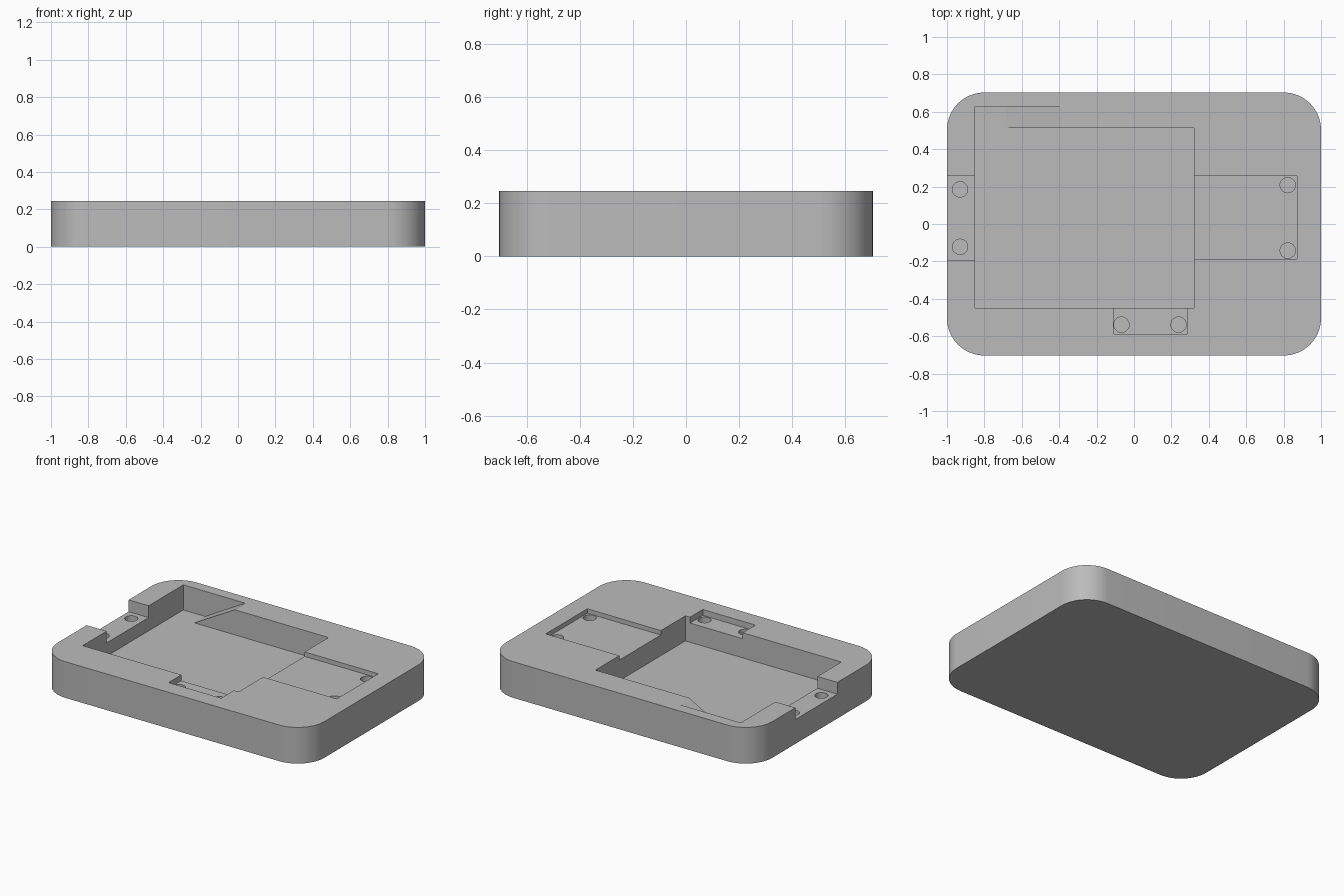
import bpy
import bmesh
from math import cos, sin, pi, radians
from mathutils import Vector

cube = bpy.data.objects.get("Cube")
if cube:
    bpy.data.objects.remove(cube, do_unlink=True)

TOP, FLOOR, ABOVE = 0.245, 0.075, 0.3

grey = bpy.data.materials.new("plain grey")
grey.use_nodes = True
colour = (0.5, 0.5, 0.5, 1)
grey.diffuse_color = colour
grey.node_tree.nodes["Principled BSDF"].inputs["Base Color"].default_value = colour


def prism(name, outline, offset):
    """Extrude a closed 3D outline along an offset."""
    bm = bmesh.new()
    face = bm.faces.new([bm.verts.new(p) for p in outline])
    result = bmesh.ops.extrude_face_region(bm, geom=[face])
    moved = [v for v in result["geom"] if isinstance(v, bmesh.types.BMVert)]
    bmesh.ops.translate(bm, verts=moved, vec=Vector(offset))
    bmesh.ops.recalc_face_normals(bm, faces=bm.faces)
    mesh = bpy.data.meshes.new(name)
    bm.to_mesh(mesh)
    bm.free()
    mesh.materials.append(grey)
    obj = bpy.data.objects.new(name, mesh)
    bpy.context.collection.objects.link(obj)
    return obj


def box(name, x0, x1, y0, y1, z):
    outline = [(x0, y0, z), (x1, y0, z), (x1, y1, z), (x0, y1, z)]
    return prism(name, outline, (0, 0, ABOVE - z))


def hole(name, x, y, z, radius=0.041, sides=32):
    ring = [(x + radius * cos(2 * pi * i / sides),
             y + radius * sin(2 * pi * i / sides), z) for i in range(sides)]
    return prism(name, ring, (0, 0, ABOVE - z))


# Rounded slab
half_x, half_y, corner, steps = 1.0, 0.703, 0.2, 16
outline = []
for quarter, (sx, sy) in enumerate([(1, 1), (-1, 1), (-1, -1), (1, -1)]):
    for i in range(steps + 1):
        a = (quarter + i / steps) * pi / 2
        outline.append((sx * (half_x - corner) + corner * cos(a),
                        sy * (half_y - corner) + corner * sin(a), 0))
base = prism("case_base", outline, (0, 0, TOP))

# Main pocket, wire ramp and connector recesses
cutters = [
    box("main_pocket", -0.85, 0.32, -0.45, 0.513, FLOOR),
    box("left_notch", -1.1, -0.8, -0.193, 0.257, 0.165),
    box("side_recess", 0.25, 0.872, -0.188, 0.257, 0.215),
    box("front_recess", -0.11, 0.285, -0.587, -0.4, 0.205),
]
ramp_end = -0.385 + (ABOVE - TOP) * 0.3 / (TOP - FLOOR)
ramp = [(-0.85, 0.45, FLOOR), (-0.685, 0.45, FLOOR),
        (ramp_end, 0.45, ABOVE), (-0.85, 0.45, ABOVE)]
cutters.append(prism("wire_ramp", ramp, (0, 0.178, 0)))

# Blind peg holes, a pair in each recess
for x, y, z in [(-0.93, 0.185, 0.09), (-0.93, -0.122, 0.09),
                (0.822, 0.208, 0.14), (0.822, -0.142, 0.14),
                (-0.067, -0.538, 0.13), (0.238, -0.538, 0.13)]:
    cutters.append(hole("peg_hole", x, y, z))

# Carve and tidy up
bpy.ops.object.select_all(action="DESELECT")
bpy.context.view_layer.objects.active = base
base.select_set(True)
for cutter in cutters:
    cutter.hide_render = True
    mod = base.modifiers.new(cutter.name, "BOOLEAN")
    mod.operation = "DIFFERENCE"
    mod.solver = "EXACT"
    mod.object = cutter
    bpy.ops.object.modifier_apply(modifier=mod.name)
    bpy.data.objects.remove(cutter, do_unlink=True)
bpy.ops.object.shade_smooth_by_angle(angle=radians(20))
